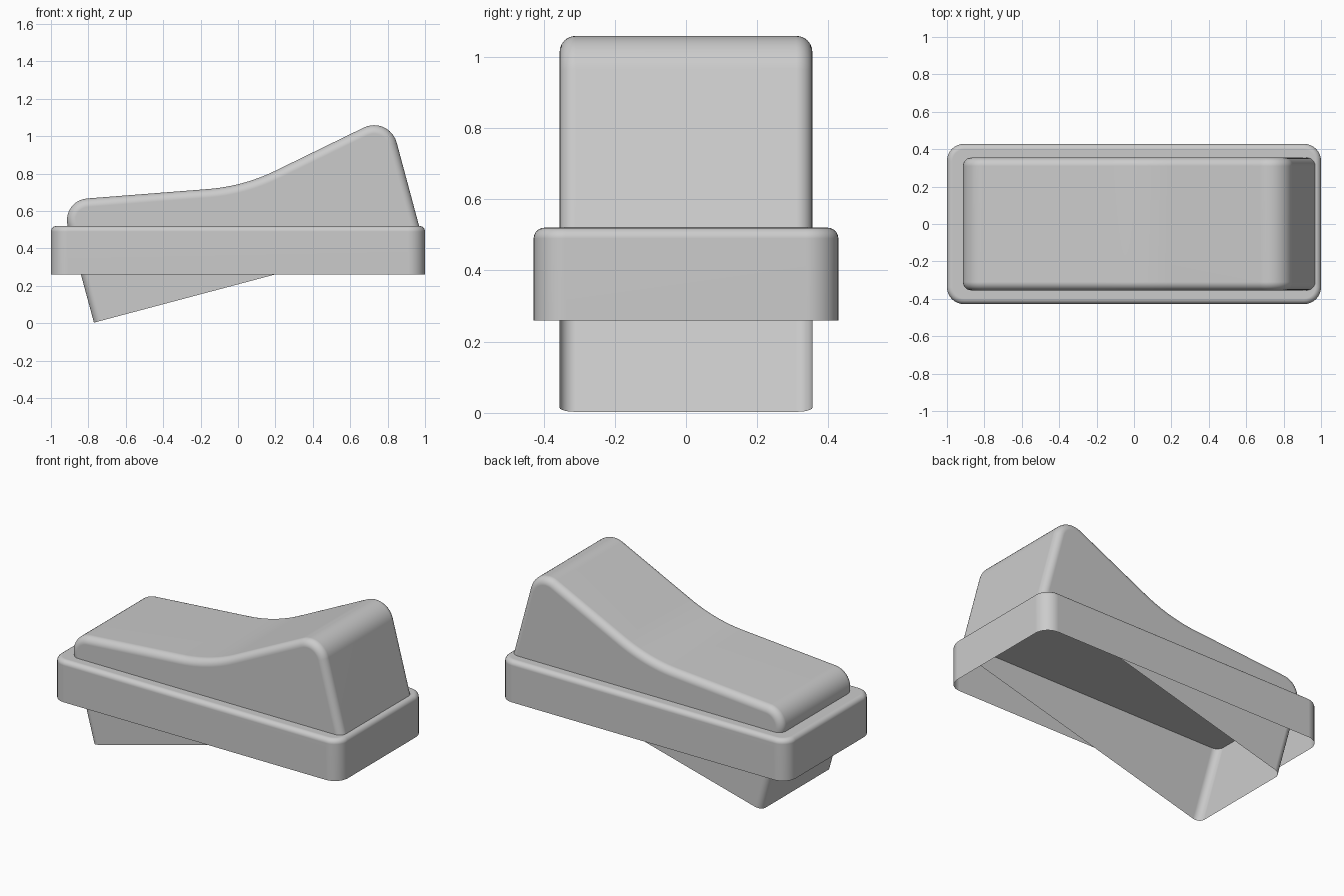
import bpy, bmesh, math
from mathutils import Vector

if "Cube" in bpy.data.objects:
    bpy.data.objects.remove(bpy.data.objects["Cube"])


def fillet(corner, before, after, radius, steps):
    """Points of an arc that rounds one corner of a 2D path."""
    a, b = (before - corner).normalized(), (after - corner).normalized()
    half = a.angle(b) / 2
    centre = corner + (a + b).normalized() * radius / math.sin(half)
    start = corner + a * radius / math.tan(half) - centre
    end = corner + b * radius / math.tan(half) - centre
    sweep = start.angle(end)
    return [centre + (start * math.sin((1 - t) * sweep) + end * math.sin(t * sweep)) / math.sin(sweep)
            for t in (i / steps for i in range(steps + 1))]


def inset(path, d, closed):
    """Move a clockwise path inwards by d along its normals."""
    n, out = len(path), []
    for i, p in enumerate(path):
        a = path[i - 1] if closed or i else p
        b = path[(i + 1) % n] if closed or i < n - 1 else p
        n1 = [Vector((e.y, -e.x)).normalized() for e in (p - a, b - p) if e.length > 1e-7]
        m = sum(n1, Vector((0, 0))).normalized()
        out.append(p + m * d / m.dot(n1[0]))
    return out


def loft(name, rings, closed, caps):
    bm = bmesh.new()
    rows = [[bm.verts.new(p) for p in ring] for ring in rings]
    n = len(rows[0])
    for r, s in zip(rows, rows[1:]):
        for i in range(n if closed else n - 1):
            j = (i + 1) % n
            bm.faces.new((r[i], r[j], s[j], s[i]))
    for c in caps:
        bm.faces.new(rows[c])
    bmesh.ops.recalc_face_normals(bm, faces=bm.faces)
    mesh = bpy.data.meshes.new(name)
    bm.to_mesh(mesh)
    bm.free()
    obj = bpy.data.objects.new(name, mesh)
    bpy.context.collection.objects.link(obj)
    bpy.ops.object.select_all(action='DESELECT')
    obj.select_set(True)
    bpy.context.view_layer.objects.active = obj
    bpy.ops.object.shade_smooth_by_angle(angle=math.radians(35))
    mod = obj.modifiers.new("Weighted normals", 'WEIGHTED_NORMAL')
    mod.keep_sharp = True
    return obj


ARC = [i / 6 * math.pi / 2 for i in range(7)]

# Frame: open-bottomed rounded box with a softened top rim
L, W, R, EDGE = 1.0, 0.428, 0.09, 0.03
Z0, Z1 = 0.26, 0.52
corners = [Vector(c) for c in ((-L, -W), (-L, W), (L, W), (L, -W))]
outline = []
for i, c in enumerate(corners):
    outline += fillet(c, corners[i - 1], corners[(i + 1) % 4], R, 8)
rings = [[(p.x, p.y, Z0) for p in outline]]
for t in ARC:
    z = Z1 - EDGE + EDGE * math.sin(t)
    rings.append([(p.x, p.y, z) for p in inset(outline, EDGE * (1 - math.cos(t)), True)])
loft("switch_frame", rings, True, [-1])

# Rocker: tilted, open-bottomed shell with a dished top and rounded side edges
HALF, ROUND = 0.355, 0.045
pts = [Vector(p) for p in ((-0.77, 0.003), (-0.947, 0.656), (0.029, 0.732),
                           (0.809, 1.1125), (0.982, 0.469))]
profile = [pts[0]]
for i, (radius, steps) in enumerate(((0.116, 12), (1.0, 12), (0.125, 12)), 1):
    profile += fillet(pts[i], pts[i - 1], pts[i + 1], radius, steps)
profile.append(pts[-1])
half_section = [(ROUND * (1 - math.cos(t)), HALF - ROUND + ROUND * math.sin(t)) for t in ARC]
section = [(d, -y) for d, y in reversed(half_section)] + half_section
rings = [[(p.x, y, p.y) for p in inset(profile, d, False)] for d, y in section]
loft("rocker_button", rings, False, [0, -1])
